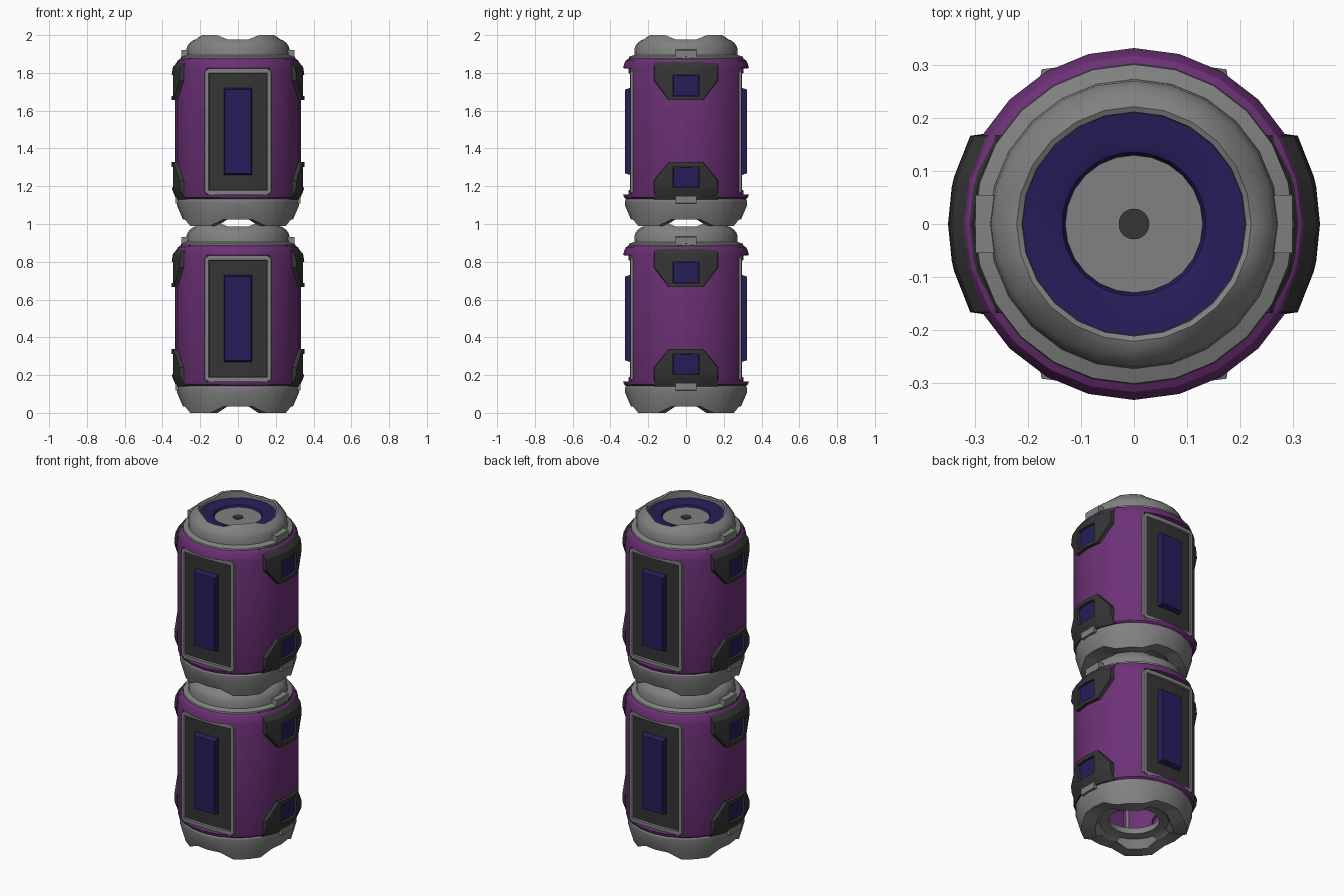
import bpy, bmesh, math
from mathutils import Matrix, Vector

if "Cube" in bpy.data.objects:
    bpy.data.objects.remove(bpy.data.objects["Cube"])

SEG = 24


def material(name, rgb):
    m = bpy.data.materials.new(name)
    m.diffuse_color = (*rgb, 1)
    m.use_nodes = True
    m.node_tree.nodes["Principled BSDF"].inputs["Base Color"].default_value = m.diffuse_color
    return m


PURPLE = material("purple", (0.15, 0.03, 0.18))
BLUE = material("blue", (0.02, 0.012, 0.1))
DARK = material("dark", (0.035, 0.035, 0.035))
GREY = material("grey", (0.22, 0.22, 0.22))


def finish(bm, name, mats, z=0.0, turn=0.0):
    bmesh.ops.recalc_face_normals(bm, faces=bm.faces)
    bm.transform(Matrix.Translation((0, 0, z)) @ Matrix.Rotation(turn, 4, 'Z'))
    me = bpy.data.meshes.new(name)
    bm.to_mesh(me)
    bm.free()
    for m in mats:
        me.materials.append(m)
    ob = bpy.data.objects.new(name, me)
    bpy.context.collection.objects.link(ob)
    bpy.ops.object.select_all(action='DESELECT')
    ob.select_set(True)
    bpy.context.view_layer.objects.active = ob
    bpy.ops.object.shade_smooth_by_angle(angle=math.radians(28))
    return ob


def revolve(profile, seg=SEG, cap=False):
    """Turn (radius, z, notch) points; notch shifts z near the four axes."""
    bm = bmesh.new()
    rings = []
    for r, z, notch in profile:
        ring = []
        for i in range(seg):
            a = math.tau * i / seg
            off = abs((math.degrees(a) + 45) % 90 - 45)
            ring.append(bm.verts.new((r * math.cos(a), r * math.sin(a),
                                      z + (notch if off < 16 else 0))))
        rings.append(ring)
    for a, b in zip(rings, rings[1:]):
        for i in range(seg):
            j = (i + 1) % seg
            bm.faces.new((a[i], a[j], b[j], b[i]))
    if cap:
        bm.faces.new(rings[-1])
    return bm


def relief(name, us, column, depth, inner, inset, push, mats, z, turn):
    """Curved plate facing +x, with a sunken inner area and side walls."""
    bm = bmesh.new()
    grid = [[bm.verts.new((depth(u, k), u, h)) for k, h in enumerate(column(u))] for u in us]
    picked = []
    for i in range(len(us) - 1):
        for k in range(len(grid[0]) - 1):
            f = bm.faces.new((grid[i][k], grid[i + 1][k], grid[i + 1][k + 1], grid[i][k + 1]))
            if inner(i, k):
                picked.append(f)
                f.material_index = 1
    rim = [e for e in bm.edges if e.is_boundary]
    bm.normal_update()
    res = bmesh.ops.inset_region(bm, faces=picked, thickness=inset, depth=-push)
    for f in res['faces']:
        f.material_index = 0
    wall = bmesh.ops.extrude_edge_only(bm, edges=rim)['geom']
    for v in wall:
        if isinstance(v, bmesh.types.BMVert):
            v.co.x -= 0.035
            v.co.y *= 1.03
    finish(bm, name, mats, z, turn)


def block(name, size, centre, top_scale, mat, z, turn):
    """Box facing +x whose outer face is shrunk in y and z by top_scale."""
    bm = bmesh.new()
    bmesh.ops.create_cube(bm, size=1)
    for v in bm.verts:
        if v.co.x > 0:
            v.co.y *= top_scale[0]
            v.co.z *= top_scale[1]
        v.co = Vector(a * b + c for a, b, c in zip(v.co, size, centre))
    finish(bm, name, [mat], z, turn)


def unit(tag, z):
    # Base foot ring with a hollow underside and four notches
    finish(revolve([(0.30, 0.15, 0), (0.316, 0.145, 0), (0.322, 0.135, 0), (0.322, 0.105, 0),
                    (0.292, 0, 0.035), (0.215, 0, 0.035), (0.19, 0.05, 0),
                    (0.14, 0.055, 0), (0.14, 0.09, 0)]), tag + "_base_ring", [GREY], z)

    # Purple shell with a flattened pocket at front and back
    bm = revolve([(0.295, 0.89, 0), (0.318, 0.877, 0), (0.328, 0.857, 0), (0.333, 0.835, 0),
                  (0.333, 0.165, 0), (0.328, 0.15, 0), (0.312, 0.138, 0)])
    bm.normal_update()
    pocket = [f for f in bm.faces if abs(f.calc_center_median().z - 0.5) < 0.1
              and abs(f.calc_center_median().x) < 0.165]
    bmesh.ops.inset_region(bm, faces=pocket, thickness=0.004)
    for v in {v for f in pocket for v in f.verts}:
        v.co.y = math.copysign(min(abs(v.co.y), 0.28), v.co.y)
    finish(bm, tag + "_shell", [PURPLE], z)

    # Crown with four shallow notches
    finish(revolve([(0.305, 0.875, 0), (0.302, 0.895, 0), (0.274, 0.905, 0), (0.271, 0.945, 0),
                    (0.26, 0.965, 0), (0.238, 0.995, -0.012), (0.222, 1.01, -0.022),
                    (0.212, 1.005, -0.022), (0.21, 0.95, 0)]), tag + "_crown", [GREY], z)
    # Sunken ring, disc and hub
    finish(revolve([(0.214, 0.968, 0), (0.15, 0.965, 0), (0.136, 0.96, 0), (0.128, 0.94, 0)], 36),
           tag + "_glow_ring", [BLUE], z)
    finish(revolve([(0.132, 0.935, 0), (0.13, 0.948, 0)], SEG, True), tag + "_top_disc", [GREY], z)
    finish(revolve([(0.029, 0.94, 0), (0.029, 0.951, 0)], SEG, True), tag + "_top_hub", [DARK], z)

    # Front and back panels
    for side, turn in (("front", -math.pi / 2), ("back", math.pi / 2)):
        relief(f"{tag}_{side}_panel", [-0.175, -0.155, -0.08, 0, 0.08, 0.155, 0.175],
               lambda u: [0.178, 0.19, 0.805, 0.818] if abs(u) > 0.17 else [0.166, 0.187, 0.81, 0.832],
               lambda u, k: 0.305 - 0.4 * u * u,
               lambda i, k: 0 < i < 5 and k == 1, 0.004, 0.008, [GREY, DARK], z, turn)
        block(f"{tag}_{side}_light", (0.05, 0.158, 0.476), (0.299, 0, 0.5), (0.87, 0.93), BLUE, z, turn)

    # Corner guards with sunken lights, and locking tabs, on both sides
    us = [-0.167, -0.09, -0.07, 0, 0.07, 0.09, 0.167]
    top = ([0.667, 0.687, 0.80, 0.84, 0.888], [0.77, 0.78, 0.80, 0.84, 0.888],
           [0.352, 0.352, 0.351, 0.345, 0.305], 1)
    low = ([0.14, 0.185, 0.203, 0.313, 0.337], [0.14, 0.185, 0.203, 0.22, 0.24],
           [0.326, 0.346, 0.351, 0.352, 0.352], 2)
    for side, turn in (("right", 0), ("left", math.pi)):
        for level, (mid, edge, radii, row) in (("upper", top), ("lower", low)):
            relief(f"{tag}_{side}_{level}_guard", us,
                   lambda u: edge if abs(u) > 0.1 else mid,
                   lambda u, k: math.sqrt(radii[k] ** 2 - u * u),
                   lambda i, k: i in (2, 3) and k == row, 0.003, 0.012, [DARK, BLUE], z, turn)
        block(f"{tag}_{side}_upper_tab", (0.06, 0.11, 0.055), (0.27, 0, 0.908), (1, 0.8), GREY, z, turn)
        block(f"{tag}_{side}_lower_tab", (0.06, 0.11, 0.045), (0.302, 0, 0.138), (1, 0.8), GREY, z, turn)


unit("lower", 0.0)
unit("upper", 0.99)
